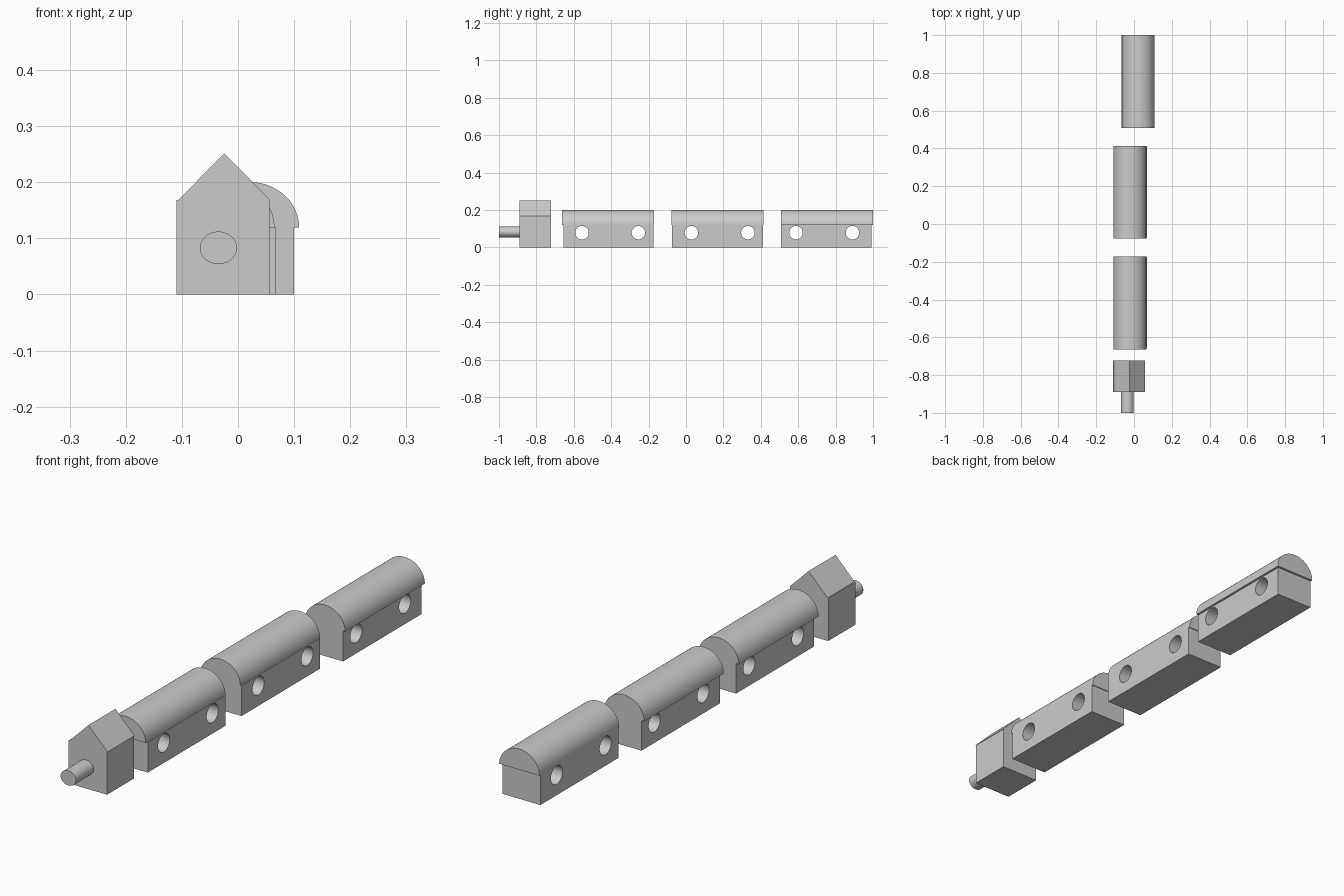
import bpy, bmesh, math

if "Cube" in bpy.data.objects:
    bpy.data.objects.remove(bpy.data.objects["Cube"])


def prism(name, profile, y0, y1, smooth=False):
    """Extrude an (x, z) profile along y."""
    bm = bmesh.new()
    face = bm.faces.new([bm.verts.new((x, y0, z)) for x, z in profile])
    ext = bmesh.ops.extrude_face_region(bm, geom=[face])
    moved = [v for v in ext["geom"] if isinstance(v, bmesh.types.BMVert)]
    bmesh.ops.translate(bm, verts=moved, vec=(0, y1 - y0, 0))
    bmesh.ops.recalc_face_normals(bm, faces=bm.faces)
    mesh = bpy.data.meshes.new(name)
    bm.to_mesh(mesh)
    bm.free()
    obj = bpy.data.objects.new(name, mesh)
    bpy.context.collection.objects.link(obj)
    if smooth:
        smooth_edges(obj)
    return obj


def smooth_edges(obj):
    bpy.ops.object.select_all(action='DESELECT')
    obj.select_set(True)
    bpy.context.view_layer.objects.active = obj
    bpy.ops.object.shade_smooth_by_angle(angle=math.radians(30))


def arc(cx, cz, rx, rz, sweep, n):
    return [(cx + rx * math.cos(sweep * i / n), cz + rz * math.sin(sweep * i / n))
            for i in range(n + 1)]


def box(x0, x1, z0, z1):
    return [(x0, z0), (x1, z0), (x1, z1), (x0, z1)]


def drill(body, ys, z, r):
    """Cut round holes right through the body along x."""
    for y in ys:
        bpy.ops.mesh.primitive_cylinder_add(vertices=48, radius=r, depth=0.6,
                                            location=(0, y, z),
                                            rotation=(0, math.pi / 2, 0))
        cutter = bpy.context.object
        mod = body.modifiers.new("hole", 'BOOLEAN')
        mod.operation = 'DIFFERENCE'
        mod.solver = 'EXACT'
        mod.object = cutter
        bpy.context.view_layer.objects.active = body
        bpy.ops.object.modifier_apply(modifier=mod.name)
        bpy.data.objects.remove(cutter)
    smooth_edges(body)


# Front block: cabin, gable roof and round nose
prism("cabin", box(-0.11, 0.056, 0, 0.168), -0.89, -0.723)
prism("gable_roof", [(-0.107, 0.168), (0.058, 0.168), (-0.0245, 0.251)], -0.89, -0.723)
prism("nose", arc(-0.035, 0.083, 0.033, 0.029, 2 * math.pi, 48)[:-1], -1.0, -0.885, True)

# Wagons: body x range, body y range, roof centre x, roof y range, hole positions
wagons = [
    ((-0.095, 0.068), (-0.655, -0.174), -0.022, (-0.664, -0.171), (-0.556, -0.255)),
    ((-0.095, 0.068), (-0.075, 0.411), -0.022, (-0.078, 0.414), (0.029, 0.331)),
    ((-0.063, 0.1), (0.507, 0.991), 0.022, (0.507, 1.0), (0.588, 0.89)),
]
for i, (bx, by, rx, ry, holes) in enumerate(wagons, 1):
    body = prism(f"wagon_body_{i}", box(*bx, 0, 0.119), *by)
    drill(body, holes, 0.079, 0.036)
    prism(f"wagon_roof_{i}", arc(rx, 0.119, 0.087, 0.081, math.pi, 40), *ry, True)
